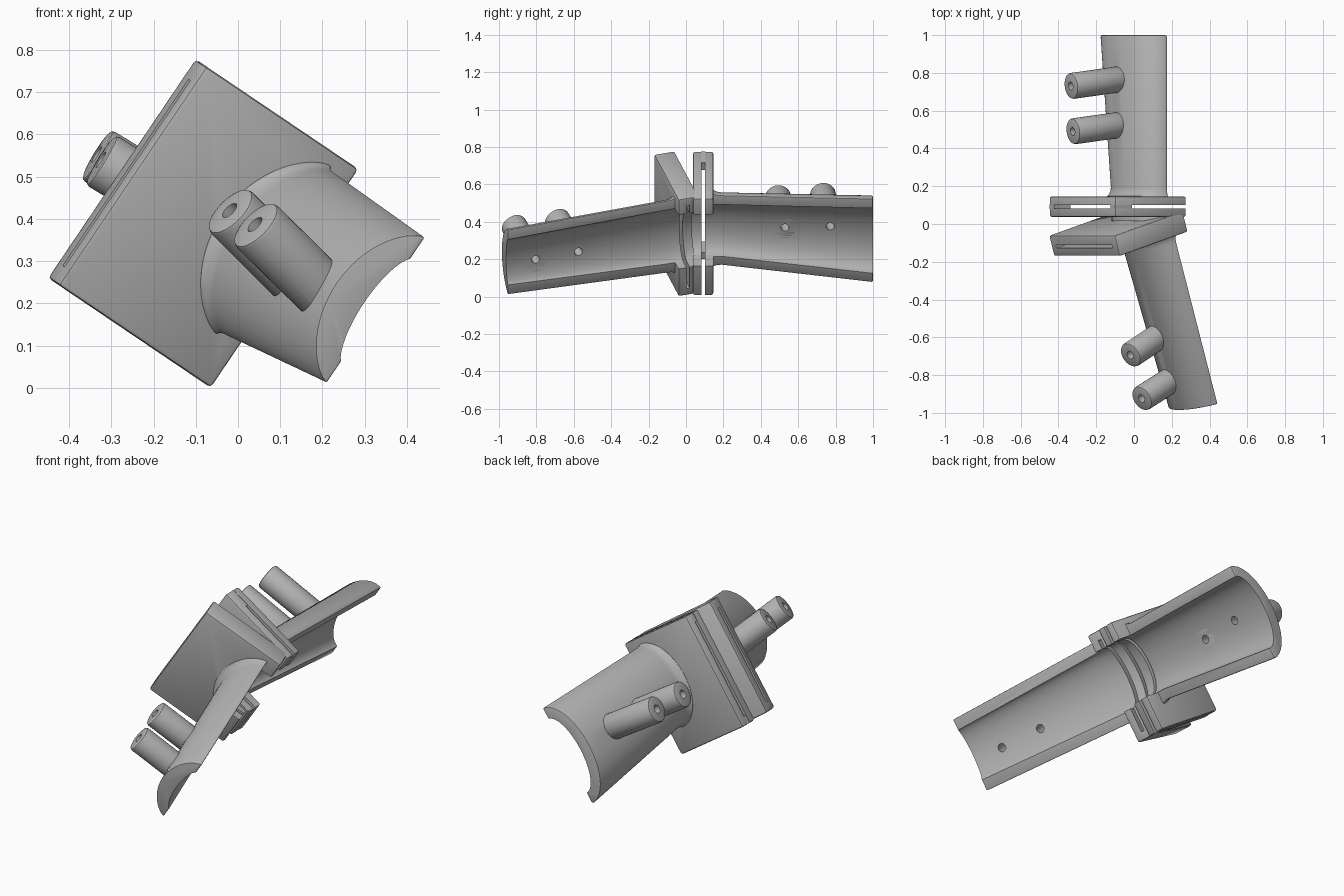
import bpy, bmesh
from math import cos, sin, pi, radians
from mathutils import Vector, Matrix

cube = bpy.data.objects.get("Cube")
if cube:
    bpy.data.objects.remove(cube, do_unlink=True)

grey = bpy.data.materials.new("plain grey")
grey.use_nodes = True
grey.diffuse_color = (0.45, 0.45, 0.45, 1)
grey.node_tree.nodes["Principled BSDF"].inputs["Base Color"].default_value = grey.diffuse_color

# Shared directions: outward from the trough, across it, and along it
OUT = Vector((-0.83, 0, 0.56)).normalized()
ACROSS = Vector((0.56, 0, 0.83)).normalized()
Y = Vector((0, 1, 0))


def frame(out, along, origin):
    m = Matrix((out, ACROSS, along)).transposed().to_4x4()
    m.translation = origin
    return m


def make(name, bm):
    bmesh.ops.recalc_face_normals(bm, faces=bm.faces)
    mesh = bpy.data.meshes.new(name)
    bm.to_mesh(mesh)
    bm.free()
    mesh.materials.append(grey)
    ob = bpy.data.objects.new(name, mesh)
    bpy.context.collection.objects.link(ob)
    return ob


def box(name, m, p, v, s):
    bm = bmesh.new()
    bmesh.ops.create_cube(bm, size=1)
    for vert in bm.verts:
        vert.co = m @ Vector([(a + b) / 2 + c * (b - a) for (a, b), c in zip((p, v, s), vert.co)])
    return make(name, bm)


def rod(name, a, b, r):
    bm = bmesh.new()
    d = b - a
    m = Matrix.Translation((a + b) / 2) @ d.to_track_quat("Z", "Y").to_matrix().to_4x4()
    bmesh.ops.create_cone(bm, cap_ends=True, segments=32, radius1=r, radius2=r, depth=d.length, matrix=m)
    return make(name, bm)


def loft(name, m, power, stations, skirt=0.0):
    """Arched sections (along, centre, half width, rim, depth) skinned together."""
    bm = bmesh.new()
    rings = []
    for s, vc, w, rim, d in stations:
        pts = [(rim + d * abs(sin(pi * i / 32)) ** power, vc + w * cos(pi * i / 32)) for i in range(33)]
        if skirt:
            pts = [(rim - skirt, vc + w)] + pts + [(rim - skirt, vc - w)]
        rings.append([bm.verts.new(m @ Vector((p, v, s))) for p, v in pts])
    n = len(rings[0])
    for a, b in zip(rings, rings[1:]):
        for i in range(n):
            j = (i + 1) % n
            bm.faces.new((a[i], a[j], b[j], b[i]))
    bm.faces.new(rings[0])
    bm.faces.new(rings[-1])
    return make(name, bm)


def finish(ob, cutters, bevel=0.0):
    if bevel:
        mod = ob.modifiers.new("soft edges", "BEVEL")
        mod.width, mod.segments, mod.limit_method = bevel, 2, "ANGLE"
        mod.angle_limit = radians(50)
    for c in cutters:
        mod = ob.modifiers.new("cut", "BOOLEAN")
        mod.operation, mod.solver, mod.object = "DIFFERENCE", "EXACT", c
    bpy.context.view_layer.update()
    deps = bpy.context.evaluated_depsgraph_get()
    mesh = bpy.data.meshes.new_from_object(ob.evaluated_get(deps))
    ob.modifiers.clear()
    ob.data = mesh
    bpy.ops.object.select_all(action="DESELECT")
    ob.select_set(True)
    bpy.context.view_layer.objects.active = ob
    bpy.ops.object.shade_smooth_by_angle(angle=radians(35))


tilt = radians(16.6)
back = frame(OUT, Y, OUT * 0.29 + Y * 0.092)
front = frame(OUT * cos(tilt) - Y * sin(tilt), -OUT * sin(tilt) - Y * cos(tilt),
              OUT * 0.285 - Y * 0.054)

# Each half: frame, arch power, neck and end sections, end wall (side, crown), tubes (inner end, tip)
halves = {
    "back": (back, 1.0, (0.1, 0.322, 0.225, -0.135, 0.145), (0.908, 0.262, 0.27, -0.145, 0.165),
             (0.06, 0.065),
             [((-0.04, 0.53, 0.365), (-0.325, 0.49, 0.54)),
              ((-0.05, 0.77, 0.38), (-0.335, 0.73, 0.552))]),
    "front": (front, 1.3, (0.1, 0.318, 0.232, -0.165, 0.125), (0.99, 0.335, 0.208, -0.178, 0.119),
              (0.062, 0.084),
              [((0.19, -0.555, 0.21), (-0.02, -0.695, 0.42)),
               ((0.26, -0.785, 0.17), (0.04, -0.925, 0.387))]),
}
hollows = []

for side, (m, power, neck, end, wall, tubes) in halves.items():
    # Hollow of the trough
    def inner(st, s, side_wall, crown):
        return (s, st[1], st[2] - side_wall, st[3], st[4] - crown)
    hollow = loft("hollow_cutter", m, power,
                  [inner(neck, -0.2, 0.058, 0.055), inner(neck, neck[0], 0.058, 0.055),
                   inner(end, end[0], *wall), inner(end, end[0] + 0.1, *wall)], 0.3)
    hollows.append(hollow)

    # Tubes with bores
    tube_objects, bores = [], []
    for i, (a, b) in enumerate(tubes):
        a, b = Vector(a), Vector(b)
        d = (b - a).normalized()
        tube_objects.append(rod(f"{side}_tube_{i + 1}", a, b, 0.069))
        bores.append(rod("bore_cutter", a - d * 0.12, b + d * 0.05, 0.022))
    for tube, bore in zip(tube_objects, bores):
        finish(tube, [hollow, bore], 0.01)

    # Trough arm, flared where it meets the plate
    flare = [(s, neck[1], neck[2] + e * 0.3, neck[3], neck[4] + e)
             for s, e in ((0.03, 0.035), (0.055, 0.03), (0.065, 0.016), (0.08, 0.005))]
    arm = loft(f"{side}_arm", m, power, flare + [neck, end])
    finish(arm, [hollow] + bores, 0.008)

    # Slotted cutting plate: the back slot is open, held by two corner bridges
    half = 0.228
    if side == "back":
        rear = -0.054
        slot = box("slot_cutter", m, (-0.4, 0.4), (-0.2, 0.8), (-0.009, 0.009))
        for name, v in (("lower_bridge", (-0.034, 0.008)), ("upper_bridge", (0.54, 0.587))):
            box(name, m, (0.12, half - 0.002), v, (-0.012, 0.012))
    else:
        rear = -0.06
        slot = box("slot_cutter", m, (-0.4, 0.4), (0.008, 0.54), (-0.009, 0.009))
    plate = box(f"{side}_plate", m, (-half, half), (-0.036, 0.589), (rear, 0.054))
    finish(plate, [hollow, slot], 0.01)

    for c in [slot] + bores:
        bpy.data.objects.remove(c, do_unlink=True)

# Collar that closes the wedge between the two plates around the trough
collar = loft("collar", back, 1.0, [(s, 0.32, 0.235, -0.16, 0.165) for s in (-0.075, -0.03)])
finish(collar, hollows)
for c in hollows:
    bpy.data.objects.remove(c, do_unlink=True)
